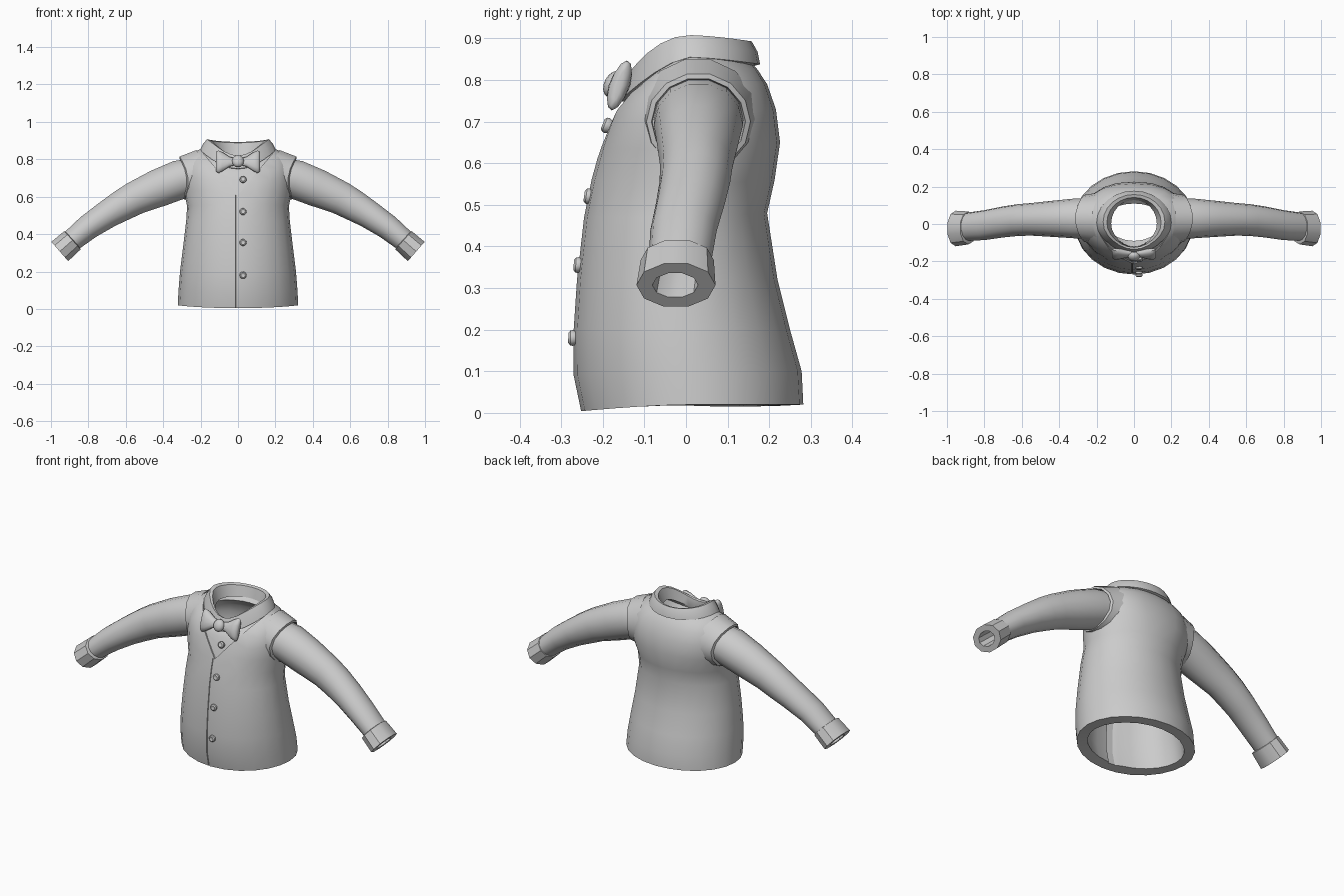
import bpy, bmesh, math
from mathutils import Vector

if "Cube" in bpy.data.objects:
    bpy.data.objects.remove(bpy.data.objects["Cube"])

cloth = bpy.data.materials.new("grey_cloth")
cloth.diffuse_color = (0.6, 0.6, 0.6, 1)
cloth.use_nodes = True
cloth.node_tree.nodes["Principled BSDF"].inputs["Base Color"].default_value = cloth.diffuse_color


def finish(name, bm, angle=40, wall=0):
    bmesh.ops.recalc_face_normals(bm, faces=bm.faces)
    me = bpy.data.meshes.new(name)
    bm.to_mesh(me)
    bm.free()
    me.materials.append(cloth)
    ob = bpy.data.objects.new(name, me)
    bpy.context.collection.objects.link(ob)
    bpy.ops.object.select_all(action='DESELECT')
    ob.select_set(True)
    bpy.context.view_layer.objects.active = ob
    if wall:
        mod = ob.modifiers.new("wall", 'SOLIDIFY')
        mod.thickness = wall
        mod.offset = -1
        bpy.ops.object.modifier_apply(modifier=mod.name)
    bpy.ops.object.shade_smooth_by_angle(angle=math.radians(angle))
    return ob


def loft(rings, caps=False, closed=False):
    """Skin a list of equal-length point rings."""
    bm = bmesh.new()
    rows = [[bm.verts.new(p) for p in r] for r in rings]
    n = len(rows[0])
    pairs = list(zip(rows, rows[1:])) + ([(rows[-1], rows[0])] if closed else [])
    for a, b in pairs:
        for i in range(n):
            j = (i + 1) % n
            bm.faces.new((a[i], a[j], b[j], b[i]))
    if caps:
        bm.faces.new(rows[0])
        bm.faces.new(rows[-1])
    return bm


def body_ring(hw, yf, yb, zf, zs, zb, q=1, n=24, pf=1.6, pb=1.6):
    """Horizontal oval whose height differs at front, side and back; q < 1 squares it."""
    pts = []
    for i in range(n):
        a = math.tau * i / n
        s, c = math.sin(a), math.cos(a)
        z = zs + ((zf - zs) * c ** pf if c > 0 else (zb - zs) * (-c) ** pb)
        pts.append((math.copysign(hw * abs(s) ** q, s), (yf + yb) / 2 - (yb - yf) / 2 * c, z))
    return pts


def arm_ring(x, y, z, hy, hn, slope, side, n=14, bend=0):
    """Oval across the arm; slope is its downward angle, bend wraps it round the body."""
    t = math.radians(slope)
    pts = []
    for i in range(n):
        a = math.tau * i / n
        u, v = hn * math.sin(a), hy * math.cos(a)
        pts.append((side * (x + u * math.sin(t) - bend * v * v), y + v, z + u * math.cos(t)))
    return pts


# Body of the waistcoat: half width, front y, back y, front z, side z, back z, squareness
body = loft([body_ring(*r) for r in (
    (.322, -.252, .282, .004, .02, .02), (.318, -.27, .278, .09, .1, .1),
    (.31, -.27, .25, .2, .2, .2), (.295, -.262, .22, .32, .32, .32),
    (.277, -.245, .195, .47, .47, .48), (.272, -.227, .213, .56, .55, .56),
    (.29, -.205, .226, .64, .63, .65, .85), (.292, -.187, .216, .69, .71, .73, .8),
    (.28, -.172, .195, .725, .785, .79, .8), (.24, -.155, .172, .75, .838, .825, .9),
    (.18, -.13, .15, .77, .862, .85))])


def cut(co, no, test):
    """Slice the chosen faces of the body along a plane."""
    faces = [f for f in body.faces if test(f.calc_center_median())]
    geom = set(faces)
    for f in faces:
        geom.update(f.edges)
        geom.update(f.verts)
    bmesh.ops.bisect_plane(body, geom=list(geom), plane_co=co, plane_no=no)


def sink(test, depth):
    faces = [f for f in body.faces if test(f.calc_center_median())]
    bmesh.ops.inset_region(body, faces=faces, thickness=.001, depth=-depth,
                           use_boundary=False, use_even_offset=True)


# Sunken V neckline and the front opening line
V_Z, V_SLOPE = .61, 1.2
for s in (-1, 1):
    cut((0, 0, V_Z), (-s * V_SLOPE, 0, 1), lambda c: c.y < -.02 and c.x * s > 0 and c.z > .55)
cut((0, 0, V_Z), (0, 0, 1), lambda c: c.y < -.02 and abs(c.x) < .08 and c.z < .65)
for x in (-.013, -.007):
    cut((x, 0, 0), (1, 0, 0), lambda c: c.y < -.02 and -.08 < c.x < 0 and c.z < V_Z)
body.normal_update()
bmesh.ops.recalc_face_normals(body, faces=body.faces)
sink(lambda c: c.y < -.02 and c.z > V_Z + V_SLOPE * abs(c.x) + .001, .007)
sink(lambda c: c.y < -.02 and -.013 < c.x < -.007 and c.z < V_Z, .004)
finish("waistcoat_body", body, 40, wall=.055)

# Folded collar, coming to a soft point at the front
collar = loft([body_ring(*r, pf=pf, pb=1.5) for r, pf in (
    ((.2, -.16, .178, .75, .855, .838), 1.5), ((.185, -.15, .172, .785, .885, .868), 1.7),
    ((.165, -.135, .158, .82, .908, .893), 2.1), ((.145, -.125, .142, .815, .902, .888), 2.1),
    ((.122, -.122, .128, .765, .84, .83), 1.6), ((.17, -.13, .15, .745, .84, .83), 1.5))], closed=True)
for v in collar.verts:
    if v.co.y < -.04:
        v.co.x *= 1 + 1.2 * (v.co.y + .04)
finish("collar", collar)

# Shoulders, sleeves and cuffs on both sides
for side, tag in ((1, "right"), (-1, "left")):
    finish("armhole_" + tag, loft([arm_ring(*r, side, bend=2.2) for r in (
        (.215, .028, .71, .146, .143, 4), (.26, .029, .705, .134, .13, 5),
        (.302, .03, .70, .125, .118, 6), (.303, .03, .70, .113, .106, 6),
        (.25, .03, .70, .105, .1, 4))]))
    finish("sleeve_" + tag, loft([arm_ring(*r, side) for r in (
        (.22, .03, .71, .108, .102, 14), (.31, .03, .692, .107, .107, 20),
        (.42, .028, .648, .098, .104, 26), (.55, .025, .592, .087, .092, 29),
        (.62, .021, .553, .085, .086, 32), (.70, .011, .505, .083, .077, 36),
        (.80, -.006, .438, .08, .069, 40), (.895, -.015, .36, .075, .06, 42))]))
    finish("cuff_" + tag, loft([arm_ring(*r, side, n=10) for r in (
        (.882, -.018, .37, .07, .055, 42), (.885, -.021, .367, .088, .069, 42),
        (.953, -.024, .307, .095, .072, 41), (.953, -.026, .307, .055, .04, 41),
        (.80, -.006, .438, .05, .038, 40), (.68, .015, .52, .055, .05, 36),
        (.42, .028, .648, .07, .07, 26))]), 30)

# Bow tie wings, sheared back towards the neck
for side, tag in ((1, "right"), (-1, "left")):
    rings = []
    for x, hz, hy in ((.01, .018, .012), (.045, .026, .02), (.085, .052, .026),
                      (.105, .06, .024), (.116, .055, .014), (.118, .035, .006)):
        ring = []
        for i in range(12):
            a = math.tau * i / 12
            dz = hz * math.sin(a)
            ring.append((side * x, -.16 + hy * math.cos(a) + .3 * dz, .787 + dz))
        rings.append(ring)
    finish("bow_wing_" + tag, loft(rings, caps=True), 60)

# Bow tie knot
knot = bmesh.new()
bmesh.ops.create_uvsphere(knot, u_segments=12, v_segments=8, radius=1)
for v in knot.verts:
    v.co = Vector((v.co.x * .032, -.174 + v.co.y * .024 + v.co.z * .008, .79 + v.co.z * .032))
finish("bow_knot", knot, 60)

# Four dished buttons facing out from the front
for k, (y, z, tilt) in enumerate(((-.188, .69, 22), (-.232, .52, 8),
                                  (-.257, .355, 4), (-.27, .18, 1))):
    t = math.radians(tilt)
    out = Vector((0, -math.cos(t), math.sin(t)))
    up = Vector((0, math.sin(t), math.cos(t)))
    mid = Vector((.027, y, z))
    rings = [[mid + out * d + Vector((r * math.cos(math.tau * i / 12), 0, 0))
              + up * r * math.sin(math.tau * i / 12) for i in range(12)]
             for d, r in ((-.008, .015), (.002, .019), (.008, .018), (.013, .012), (.011, .006))]
    finish("button_%d" % (k + 1), loft(rings, caps=True), 35)
